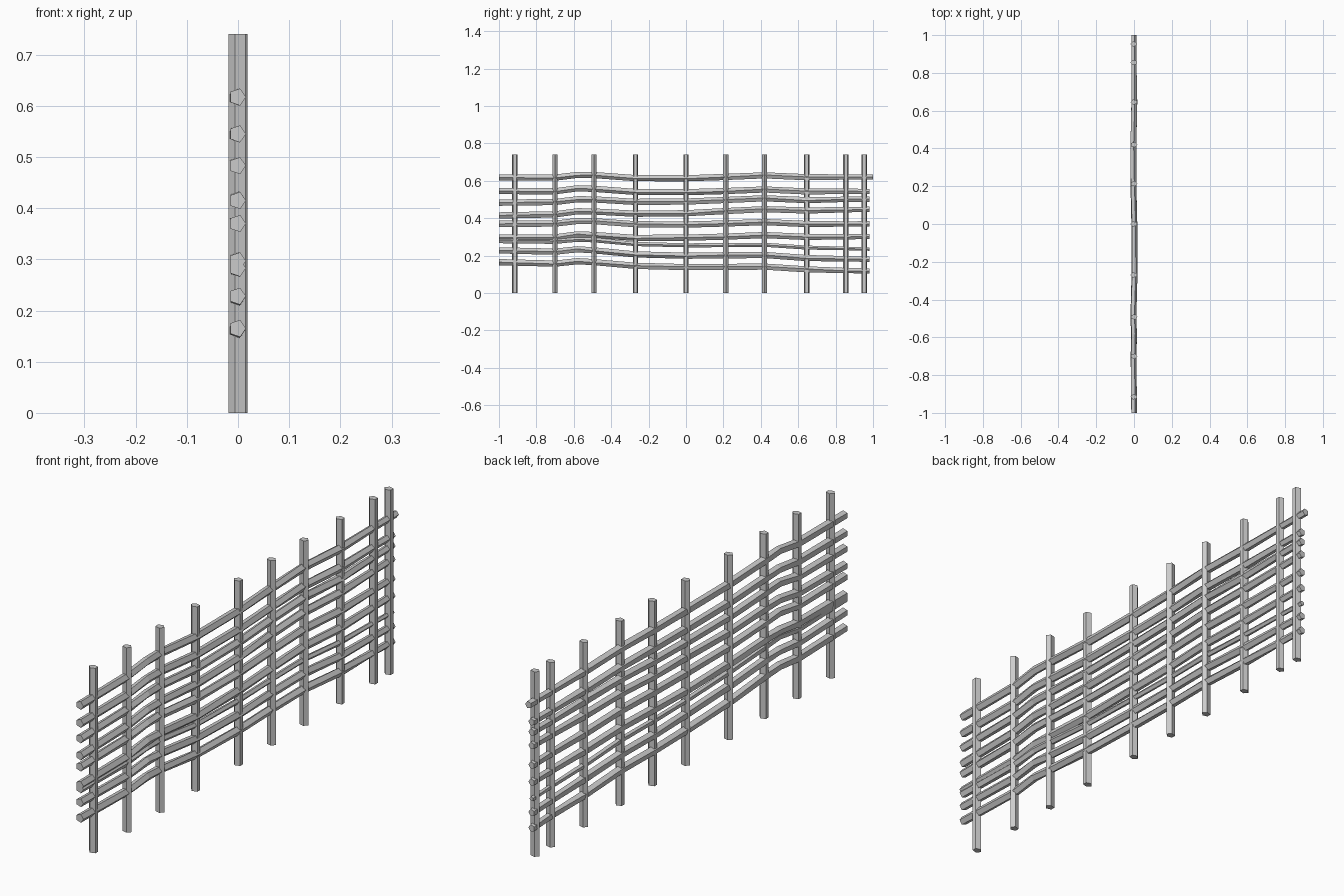
import bpy, bmesh, math, random

if "Cube" in bpy.data.objects:
    bpy.data.objects.remove(bpy.data.objects["Cube"])
random.seed(4)


def make_object(name, rings):
    """Skin a list of equal-length point rings into a capped solid."""
    bm = bmesh.new()
    loops = [[bm.verts.new(p) for p in ring] for ring in rings]
    n = len(loops[0])
    for a, b in zip(loops, loops[1:]):
        for i in range(n):
            j = (i + 1) % n
            bm.faces.new((a[i], a[j], b[j], b[i]))
    bm.faces.new(loops[0])
    bm.faces.new(loops[-1])
    bmesh.ops.recalc_face_normals(bm, faces=bm.faces)
    me = bpy.data.meshes.new(name)
    bm.to_mesh(me)
    bm.free()
    ob = bpy.data.objects.new(name, me)
    bpy.context.collection.objects.link(ob)


def pentagon(rx, ry, turn):
    return [(rx * math.cos(turn + i * math.tau / 5),
             ry * math.sin(turn + i * math.tau / 5)) for i in range(5)]


# Upright stakes: (y position, turn in degrees)
posts = [(-0.915, 36), (-0.70, 0), (-0.492, 0), (-0.27, 36), (0, 36),
         (0.213, 0), (0.42, 0), (0.645, 36), (0.855, 36), (0.953, 36)]
for k, (y, turn) in enumerate(posts):
    sec = pentagon(0.0185, 0.0150, math.radians(turn))
    make_object(f"stake_{k + 1}",
                [[(px, y + py, z) for px, py in sec] for z in (0, 0.74)])

# Woven rods: (height at -y end, height at +y end, end y, thickness)
rods = [(0.617, 0.620, 1.0, 1), (0.545, 0.543, 0.98, 1),
        (0.483, 0.502, 0.98, 1), (0.415, 0.448, 0.98, 1),
        (0.370, 0.370, 0.98, 1), (0.297, 0.302, 0.98, 1),
        (0.283, 0.235, 0.98, 0.65), (0.228, 0.180, 0.98, 1),
        (0.165, 0.118, 0.98, 1)]
# Shared sag and weave along the rods: (y, z offset, x offset)
wave = [(-1, 0, 0), (-0.7, 0, -0.002), (-0.58, 0.015, 0),
        (-0.49, 0.013, -0.003), (-0.27, -0.003, 0.003), (0, -0.004, 0.002),
        (0.21, 0.002, -0.003), (0.42, 0.009, -0.003), (0.645, -0.001, 0.002),
        (0.86, 0, 0), (1, 0, -0.001)]
for k, (z0, z1, end, thick) in enumerate(rods):
    rings = []
    for y, dz, dx in wave:
        t = (y + 1) / 2
        fade = 1 - (1 - thick) * min(1, t * 2.5)
        flat = 1 if y < 0.8 else 0.85
        turn = 0 if y in (-1, 1) else random.uniform(-0.22, 0.22)
        sec = pentagon(0.0165 * fade * flat, 0.0175 * fade * flat, turn)
        yy = min(y, end)
        rings.append([(px + dx - 0.001, yy, pz + z0 + (z1 - z0) * t + dz)
                      for px, pz in sec])
    make_object(f"woven_rod_{k + 1}", rings)
